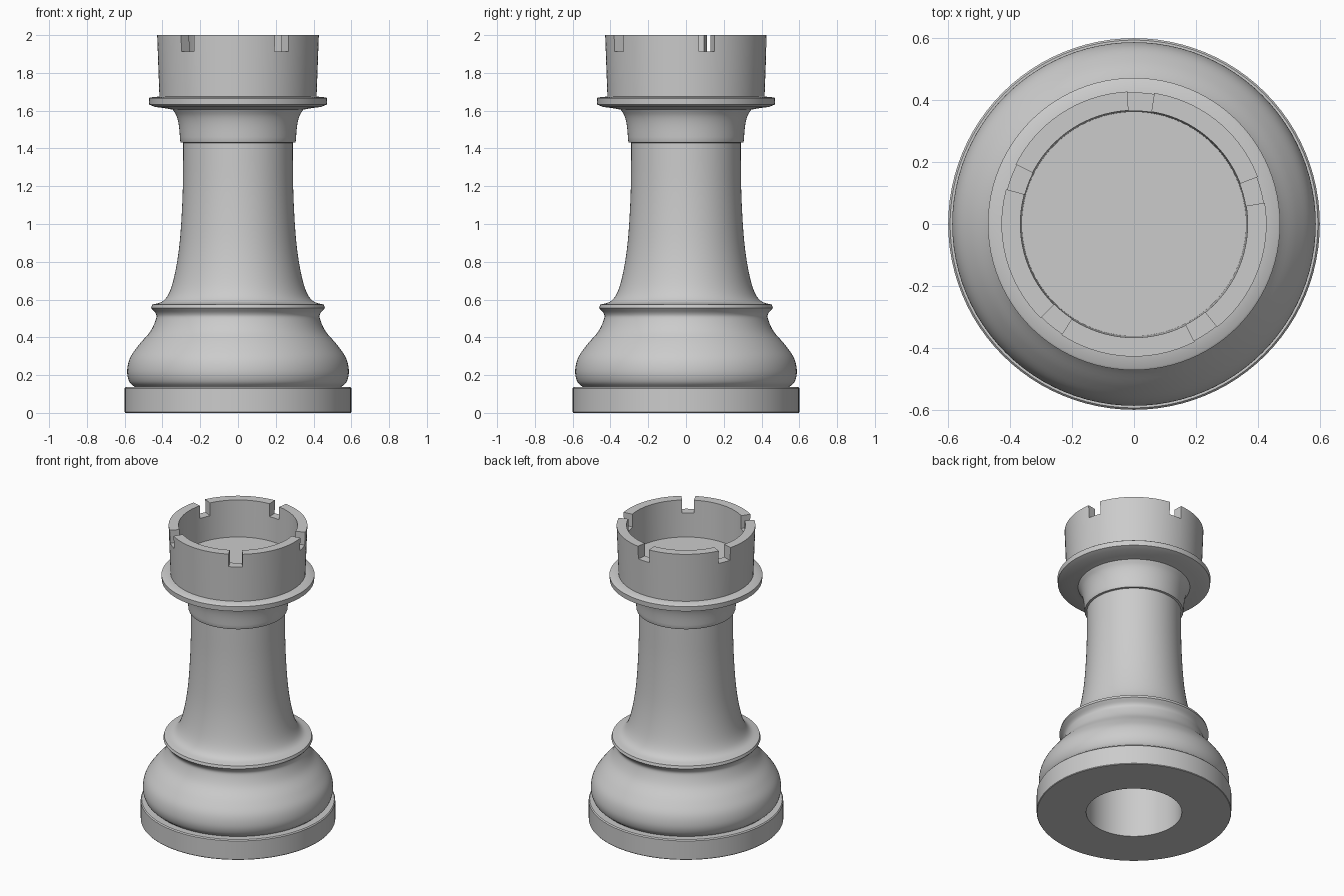
import bpy, bmesh
from math import cos, sin, pi, radians
from mathutils import Vector

if "Cube" in bpy.data.objects:
    bpy.data.objects.remove(bpy.data.objects["Cube"])

SEGMENTS = 96

stone = bpy.data.materials.new("light grey")
stone.use_nodes = True
GREY = (0.6, 0.6, 0.6, 1)
stone.diffuse_color = GREY
stone.node_tree.nodes["Principled BSDF"].inputs["Base Color"].default_value = GREY


def curve(points, steps=5):
    """Smooth profile passing through the given (radius, height) points."""
    p = [Vector(q) for q in points]
    p = [2 * p[0] - p[1]] + p + [2 * p[-1] - p[-2]]
    out = []
    for a, b, c, d in zip(p, p[1:], p[2:], p[3:]):
        for i in range(steps):
            t = i / steps
            out.append(0.5 * (2 * b + (c - a) * t + (2 * a - 5 * b + 4 * c - d) * t * t
                              + (3 * b - a - 3 * c + d) * t ** 3))
    return [tuple(v) for v in out] + [points[-1]]


def add_object(name, bm):
    bmesh.ops.recalc_face_normals(bm, faces=bm.faces)
    mesh = bpy.data.meshes.new(name)
    bm.to_mesh(mesh)
    bm.free()
    mesh.materials.append(stone)
    obj = bpy.data.objects.new(name, mesh)
    bpy.context.collection.objects.link(obj)
    return obj


def lathe(name, profile):
    """Spin a profile that starts and ends on the axis into a solid."""
    bm = bmesh.new()
    verts = [bm.verts.new((r, 0, z)) for r, z in profile]
    edges = [bm.edges.new(pair) for pair in zip(verts, verts[1:])]
    bmesh.ops.spin(bm, geom=verts + edges, cent=(0, 0, 0), axis=(0, 0, 1),
                   angle=2 * pi, steps=SEGMENTS, use_merge=True)
    bmesh.ops.remove_doubles(bm, verts=bm.verts, dist=1e-5)
    return add_object(name, bm)


def wedge(bm, angle, half, r0, r1, z0, z1):
    """Radial block used to cut one battlement gap."""
    corners = [(r0, -half), (r1, -half), (r1, half), (r0, half)]
    low, high = [[bm.verts.new((r * cos(angle + a), r * sin(angle + a), z))
                  for r, a in corners] for z in (z0, z1)]
    bm.faces.new(low)
    bm.faces.new(high)
    for i in range(4):
        j = (i + 1) % 4
        bm.faces.new((low[i], low[j], high[j], high[i]))


# Base plinth, bulb, shaft and collar, with the weight hole underneath
bulb = curve([(0.545, 0.135), (0.575, 0.165), (0.587, 0.22), (0.572, 0.29),
              (0.525, 0.36), (0.465, 0.43), (0.435, 0.495), (0.435, 0.525), (0.46, 0.555)])
shaft = curve([(0.455, 0.573), (0.4, 0.59), (0.365, 0.635), (0.338, 0.72),
               (0.315, 0.85), (0.301, 1.0), (0.292, 1.2), (0.29, 1.43)])
collar = curve([(0.306, 1.44), (0.313, 1.52), (0.325, 1.57), (0.345, 1.605)], 4)
hole = [(0, 0.45), (0.295, 0.45), (0.295, 0)]
plinth = [(0.597, 0), (0.6, 0.004), (0.6, 0.13), (0.594, 0.137)]

# Flange and hollow cup at the top
flange = [(0.38, 1.612), (0.44, 1.62), (0.47, 1.632), (0.472, 1.665), (0.465, 1.67)]
cup = [(0.416, 1.675), (0.428, 2), (0.367, 2), (0.362, 1.75), (0, 1.75)]

rook = lathe("rook_body", hole + plinth + bulb + shaft + [(0.303, 1.432)] + collar + flange + cup)

# Five battlement gaps
bm = bmesh.new()
for i in range(5):
    wedge(bm, radians(15 + 72 * i), radians(5.8), 0.3, 0.5, 1.913, 2.1)
cutter = add_object("gap_cutter", bm)
cutter.hide_render = True
cut = rook.modifiers.new("battlement gaps", "BOOLEAN")
cut.operation = "DIFFERENCE"
cut.solver = "EXACT"
cut.object = cutter

bpy.context.view_layer.objects.active = rook
rook.select_set(True)
bpy.ops.object.modifier_apply(modifier=cut.name)
bpy.data.objects.remove(cutter)
bpy.ops.object.shade_smooth_by_angle(angle=radians(32))
